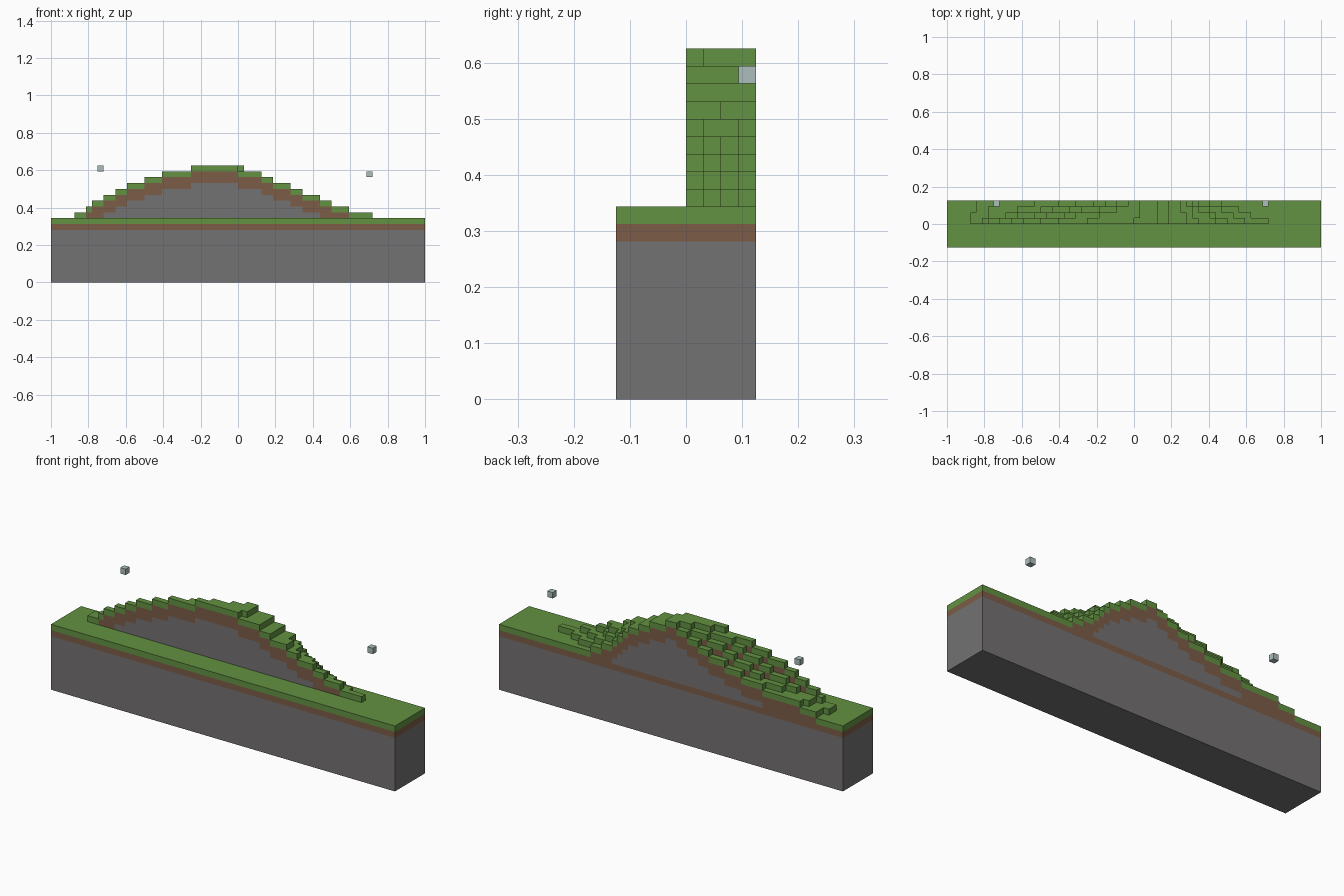
import bpy, bmesh
from mathutils import Vector

U = 1 / 32                      # size of one block
NX, NY, BASE = 64, 8, 11        # blocks wide, deep, and high at the plain

old = bpy.data.objects.get("Cube")
if old:
    bpy.data.objects.remove(old, do_unlink=True)


def material(name, rgb):
    m = bpy.data.materials.new(name)
    m.use_nodes = True
    m.diffuse_color = (*rgb, 1)
    m.node_tree.nodes["Principled BSDF"].inputs["Base Color"].default_value = (*rgb, 1)
    return m


stone = material("stone_grey", (0.174, 0.168, 0.171))
dirt = material("dirt_brown", (0.202, 0.107, 0.061))
grass = material("grass_green", (0.122, 0.287, 0.054))
pale = material("pale_blue_grey", (0.413, 0.515, 0.503))
STONE, DIRT, GRASS = range(3)

# Hill terraces, lowest to highest: left and right ends at the front and back rows
LEFT_FRONT = [-28, -26, -25, -23, -21, -19, -16, -13, -8]
LEFT_BACK = [-27, -24, -17, -13, -10, -7, -5, -3, -1]
RIGHT_FRONT = [23, 19, 16, 14, 11, 9, 6, 4, 0.4]
RIGHT_BACK = [15, 13, 11, 10, 9, 8, 6, 4, 1]


def blend(a, b, t):
    return [round(p + (q - p) * t) for p, q in zip(a, b)]


# Height of every column
height = {(i, j): BASE for i in range(NX) for j in range(NY)}
for row in range(4):
    t = row / 3
    ends = zip(blend(LEFT_FRONT, LEFT_BACK, t), blend(RIGHT_FRONT, RIGHT_BACK, t))
    for lo, hi in ends:
        for x in range(lo, hi):
            height[x + NX // 2, row + NY // 2] += 1


def layer(k, top):
    """Grass on top, dirt beneath it, stone below."""
    if k == top - 1:
        return GRASS
    soil = 2 if top > BASE else 1
    if k >= top - 1 - soil or k == BASE - 2:
        return DIRT
    return STONE


# Terrain: outer block faces only, then merge the flat regions of one colour
bm = bmesh.new()
points = {}


def vert(p):
    key = tuple(round(c) for c in p)
    if key not in points:
        points[key] = bm.verts.new(((key[0] - NX / 2) * U, (key[1] - NY / 2) * U, key[2] * U))
    return points[key]


def block_face(centre, n, mat):
    a = Vector((n.y, n.z, n.x)) / 2
    b = n.cross(a)
    mid = centre + n / 2
    f = bm.faces.new([vert(mid + s * a + r * b) for s, r in ((-1, -1), (1, -1), (1, 1), (-1, 1))])
    f.material_index = mat


DIRECTIONS = [Vector([s if k == axis else 0 for k in range(3)]) for axis in range(3) for s in (-1, 1)]
for (i, j), top in height.items():
    for k in range(top):
        for n in DIRECTIONS:
            ni, nj, nk = i + int(n.x), j + int(n.y), k + int(n.z)
            if nk < 0 or nk >= height.get((ni, nj), 0):
                block_face(Vector((i, j, k)) + Vector((0.5, 0.5, 0.5)), n, layer(k, top))

bmesh.ops.dissolve_limit(bm, angle_limit=0.01, verts=bm.verts[:], edges=bm.edges[:],
                         delimit={"MATERIAL"})
bmesh.ops.triangulate(bm, faces=bm.faces[:])
mesh = bpy.data.meshes.new("terrain")
bm.to_mesh(mesh)
bm.free()
for m in (stone, dirt, grass):
    mesh.materials.append(m)
bpy.context.collection.objects.link(bpy.data.objects.new("terrain", mesh))

# Two floating blocks above the back edge
for name, x, z in (("floating_block_right", -23.5, 19.5), ("floating_block_left", 22.5, 18.5)):
    bpy.ops.mesh.primitive_cube_add(size=U, location=(x * U, 3.5 * U, z * U))
    block = bpy.context.object
    block.name = name
    block.data.materials.append(pale)
